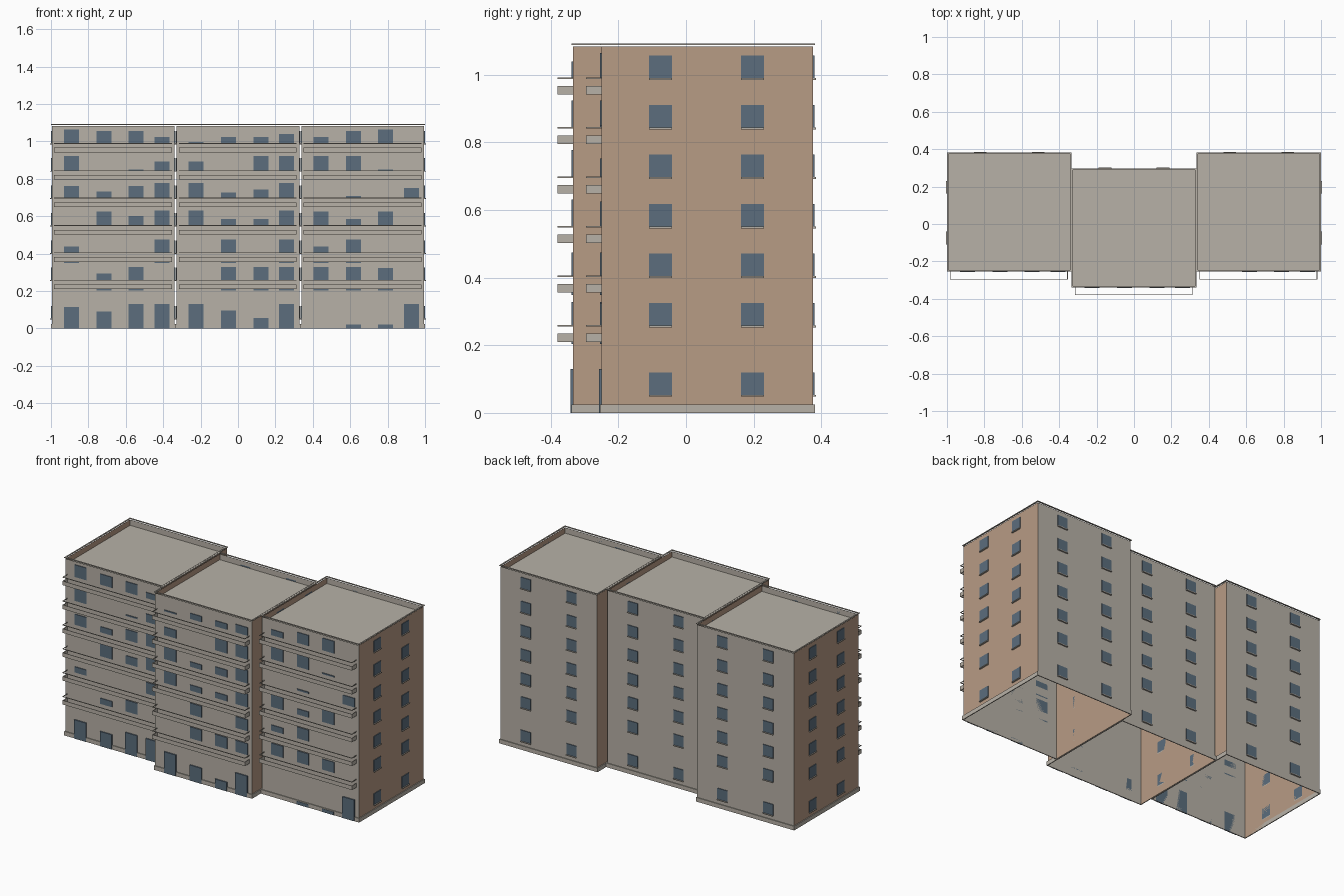
import bpy, bmesh, math

if "Cube" in bpy.data.objects:
    bpy.data.objects.remove(bpy.data.objects["Cube"])


def material(name, rgb):
    m = bpy.data.materials.new(name)
    lin = [c / 12.92 if c <= 0.04045 else ((c + 0.055) / 1.055) ** 2.4 for c in rgb]
    m.diffuse_color = (*lin, 1)
    m.use_nodes = True
    m.node_tree.nodes["Principled BSDF"].inputs["Base Color"].default_value = m.diffuse_color
    return m


GREY = material("warm_grey_render", (0.72, 0.695, 0.655))
TAN = material("tan_render", (0.72, 0.61, 0.52))
GLASS = material("blue_grey_glass", (0.36, 0.43, 0.49))


def box(bm, x0, x1, y0, y1, z0, z1):
    """Add an axis-aligned box and return its faces."""
    v = [bm.verts.new((x, y, z)) for z in (z0, z1)
         for x, y in ((x0, y0), (x1, y0), (x1, y1), (x0, y1))]
    return [bm.faces.new([v[i] for i in q]) for q in
            ((3, 2, 1, 0), (4, 5, 6, 7), (0, 1, 5, 4), (1, 2, 6, 5), (2, 3, 7, 6), (3, 0, 4, 7))]


def finish(bm, name, *mats):
    me = bpy.data.meshes.new(name)
    bm.to_mesh(me)
    bm.free()
    for m in mats:
        me.materials.append(m)
    ob = bpy.data.objects.new(name, me)
    bpy.context.collection.objects.link(ob)


def frame(bm, x0, x1, y0, y1, z0, z1, t, back=True):
    """Rectangular ring of thin boxes, optionally open at the back."""
    box(bm, x0, x1, y0, y0 + t, z0, z1)
    box(bm, x0, x0 + t, y0 + t, y1, z0, z1)
    box(bm, x1 - t, x1, y0 + t, y1, z0, z1)
    if back:
        box(bm, x0 + t, x1 - t, y1 - t, y1, z0, z1)


FLOOR0, STEP = 0.258, 0.1463          # first upper floor line, storey height
W, D, TOP = 0.656, 0.626, 1.083       # block width, depth, wall top
LIP = 0.005
UPPER = [FLOOR0 + STEP * i for i in range(6)]
SILLS = [0.053] + UPPER               # window bottoms on side and back walls
FRONT_X = (-0.224, -0.05, 0.122, 0.26)

# Visible height of each front opening, by block and storey (ground first)
HEIGHTS = {
    "left": ((.115, .09, .13, .13), (0, .035, .07, 0), (.035, 0, 0, .07), (0, .075, .05, .08),
             (.065, .035, .065, .08), (.08, 0, .008, .05), (.075, .065, .065, .035)),
    "middle": ((.13, .095, .055, .13), (0, .07, .07, .07), (0, .07, 0, .07), (.08, .035, .035, .08),
               (.08, .03, .045, .08), (.05, 0, .08, .08), (.008, .035, .035, .05)),
    "right": ((0, .02, .02, .13), (.07, .07, .065, 0), (.035, .07, 0, 0), (.075, .035, .075, 0),
              (0, .01, 0, .055), (.08, .08, .008, 0), (.035, .065, .075, 0)),
}

for name, cx, cy in (("left", -0.667, 0.063), ("middle", 0, -0.021), ("right", 0.667, 0.063)):
    x0, x1, y0, y1 = cx - W / 2, cx + W / 2, cy - D / 2, cy + D / 2

    # Open-bottomed shell with a sunken roof behind a parapet; end walls tan
    bm = bmesh.new()
    faces = box(bm, x0, x1, y0, y1, 0, TOP)
    top = faces[1]
    bm.faces.remove(faces[0])
    bmesh.ops.inset_region(bm, faces=[top], thickness=0.013)
    sunk = bmesh.ops.extrude_face_region(bm, geom=[top])["geom"]
    bmesh.ops.translate(bm, vec=(0, 0, -0.035), verts=[g for g in sunk if isinstance(g, bmesh.types.BMVert)])
    if top.is_valid:
        bm.faces.remove(top)
    bm.normal_update()
    for f in bm.faces:
        f.material_index = int(abs(f.normal.x) > 0.5)
    finish(bm, name + "_walls", GREY, TAN)

    # Plinth around the base
    bm = bmesh.new()
    frame(bm, x0 - LIP, x1 + LIP, y0 - LIP, y1 + LIP, 0, 0.025, LIP)
    finish(bm, name + "_plinth", GREY)

    # Slim rail just above the parapet
    bm = bmesh.new()
    frame(bm, x0 - LIP, x1 + LIP, y0 - LIP, y1 + LIP, 1.088, 1.092, 0.008)
    finish(bm, name + "_roof_rail", GREY)

    # Windows on ends and back, with sills
    glass, sill = bmesh.new(), bmesh.new()
    for z in SILLS:
        for s in (-1, 1):
            wy = cy - 0.002 + s * 0.136
            wx = cx + s * 0.155
            for xa, xb in ((x0 - 0.004, x0), (x1, x1 + 0.004)):
                box(glass, xa, xb, wy - 0.034, wy + 0.034, z, z + 0.067)
            for xa, xb in ((x0 - 0.009, x0), (x1, x1 + 0.009)):
                box(sill, xa, xb, wy - 0.034, wy + 0.034, z - 0.005, z)
            box(glass, wx - 0.034, wx + 0.034, y1, y1 + 0.004, z, z + 0.067)
            box(sill, wx - 0.034, wx + 0.034, y1, y1 + 0.009, z - 0.005, z)

    # Front windows and doors
    for i, row in enumerate(HEIGHTS[name]):
        z = 0 if i == 0 else UPPER[i - 1]
        for dx, h in zip(FRONT_X, row):
            x = cx + dx
            if h:
                box(glass, x - 0.04, x + 0.04, y0 - (0.007 if i == 0 else 0.004), y0, z, z + h)
                if i in (1, 2):       # door foot showing below the balcony band
                    box(glass, x - 0.04, x + 0.04, y0 - 0.004, y0, z - 0.055, z - 0.048)
    finish(glass, name + "_windows", GLASS)
    finish(sill, name + "_sills", GREY)

    # Balconies: open band with a thin handrail above
    bm = bmesh.new()
    for z in UPPER:
        span = (cx - 0.316, cx + 0.313, y0 - 0.046, y0)
        frame(bm, *span, z - 0.048, z - 0.023, 0.003, back=False)
        frame(bm, *span, z - 0.002, z + 0.002, 0.003, back=False)
    finish(bm, name + "_balconies", GREY)
